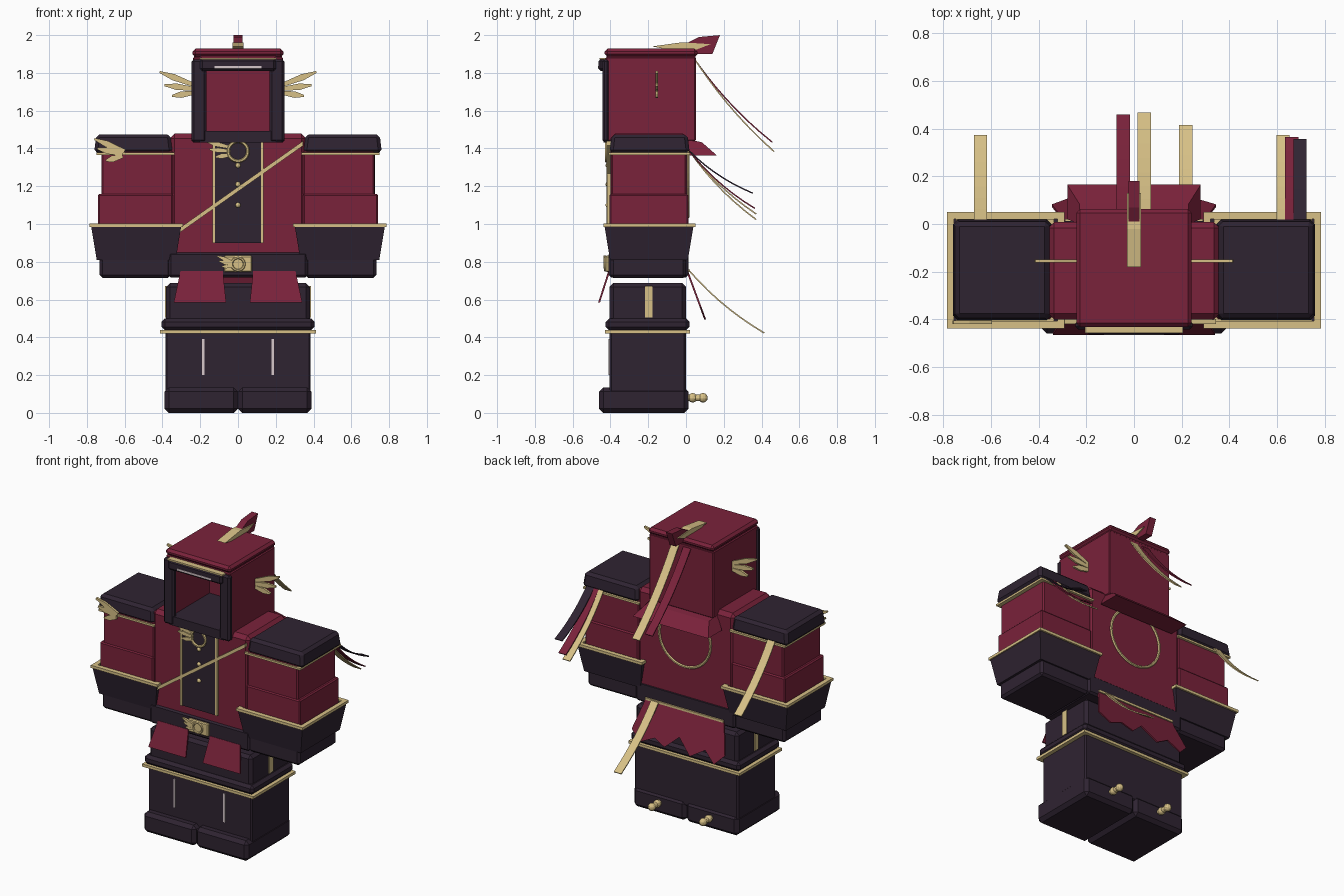
import bpy, bmesh, math
from mathutils import Vector

if "Cube" in bpy.data.objects:
    bpy.data.objects.remove(bpy.data.objects["Cube"])


def material(name, rgb):
    m = bpy.data.materials.new(name)
    m.diffuse_color = (*rgb, 1)
    m.use_nodes = True
    m.node_tree.nodes["Principled BSDF"].inputs["Base Color"].default_value = m.diffuse_color
    return m


MAROON = material("maroon", (0.195, 0.016, 0.043))
DARK = material("dark plum", (0.028, 0.017, 0.031))
GOLD = material("gold", (0.68, 0.53, 0.24))
PALE = material("pale pink", (0.68, 0.58, 0.60))


def finish(name, bm, mat):
    bmesh.ops.recalc_face_normals(bm, faces=bm.faces)
    me = bpy.data.meshes.new(name)
    bm.to_mesh(me)
    bm.free()
    me.materials.append(mat)
    ob = bpy.data.objects.new(name, me)
    bpy.context.collection.objects.link(ob)
    return ob


def box(name, x, y, z, mat, bevel=0.0, bottom_in=0.0, top_in=0.0):
    """Box from (min, max) ranges, optionally drawn in at the bottom or top."""
    bm = bmesh.new()
    bmesh.ops.create_cube(bm, size=1)
    for v in bm.verts:
        inset = bottom_in if v.co.z < 0 else top_in
        sx, sy = math.copysign(1, v.co.x), math.copysign(1, v.co.y)
        v.co = (sum(x) / 2 + sx * ((x[1] - x[0]) / 2 - inset),
                sum(y) / 2 + sy * ((y[1] - y[0]) / 2 - inset),
                z[0] if v.co.z < 0 else z[1])
    if bevel:
        bmesh.ops.bevel(bm, geom=bm.edges[:], offset=bevel, segments=1, affect='EDGES')
    return finish(name, bm, mat)


def pair(name, x, y, z, mat, **kw):
    """The same box on both sides of x = 0."""
    box("right_" + name, x, y, z, mat, **kw)
    box("left_" + name, (-x[1], -x[0]), y, z, mat, **kw)


def prism(name, points, offset, mat):
    """Flat 3D outline pushed along an offset vector."""
    bm = bmesh.new()
    f = bm.faces.new([bm.verts.new(p) for p in points])
    ext = bmesh.ops.extrude_face_region(bm, geom=[f])["geom"]
    bmesh.ops.translate(bm, vec=offset, verts=[g for g in ext if isinstance(g, bmesh.types.BMVert)])
    return finish(name, bm, mat)


def frame(name, x, y, z, w, mat):
    """Rectangular trim running round a part."""
    bm = bmesh.new()
    rows = []
    for d in (0, w):
        for h in z:
            rows.append([bm.verts.new(c) for c in ((x[0] + d, y[0] + d, h), (x[1] - d, y[0] + d, h),
                                                   (x[1] - d, y[1] - d, h), (x[0] + d, y[1] - d, h))])
    for a, b in ((0, 1), (1, 3), (3, 2), (2, 0)):
        for i in range(4):
            j = (i + 1) % 4
            bm.faces.new((rows[a][i], rows[a][j], rows[b][j], rows[b][i]))
    return finish(name, bm, mat)


def ring(name, centre, radius, thick, mat):
    bpy.ops.mesh.primitive_torus_add(major_radius=radius, minor_radius=thick, major_segments=32,
                                     minor_segments=6, location=centre, rotation=(math.pi / 2, 0, 0))
    bpy.context.object.name = name
    bpy.context.object.data.materials.append(mat)


def ball(name, centre, r):
    bpy.ops.mesh.primitive_uv_sphere_add(segments=12, ring_count=8, radius=r, location=centre)
    bpy.context.object.name = name
    bpy.context.object.data.materials.append(GOLD)


def wing(name, roots_tips, y, w, depth=0.014):
    """Three tapered feathers in a plane facing the front."""
    for i, (a, b) in enumerate(roots_tips):
        a, b = Vector((a[0], y, a[1])), Vector((b[0], y, b[1]))
        d = (b - a).normalized()
        n = Vector((-d.z, 0, d.x)) * w / 2
        m = a.lerp(b, 0.6)
        prism(f"{name}_feather_{i}", [a - n * .6, m - n, b - n * .3, b + n * .3, m + n, a + n * .6],
              (0, depth, 0), GOLD)


def ribbon(name, x, start, end, mat, w=0.055, sag=0.03):
    """Streamer blown backwards, given as (y, z) ends."""
    s, e = Vector(start), Vector(end)
    c = (s + e) / 2 - Vector((sag, sag))
    path = []
    for i in range(8):
        t = i / 7
        path.append(s * (1 - t) ** 2 + c * 2 * t * (1 - t) + e * t * t)
    outline = [(x - w / 2, p.x, p.y) for p in path]
    outline += [(x - w / 2, p.x + 0.004, p.y + 0.006) for p in reversed(path)]
    bm = bmesh.new()
    a = [bm.verts.new(p) for p in outline]
    b = [bm.verts.new((p[0] + w, p[1], p[2])) for p in outline]
    k = len(a)
    for i in range(k):
        j = (i + 1) % k
        bm.faces.new((a[i], a[j], b[j], b[i]))
    for i in range(7):
        for v in (a, b):
            bm.faces.new((v[i], v[i + 1], v[k - 2 - i], v[k - 1 - i]))
    finish(name, bm, mat)


# Boots, legs, waist
pair("boot", (0.001, 0.388), (-0.46, 0.012), (0, 0.135), DARK, bevel=0.022)
box("legs", (-0.385, 0.385), (-0.405, 0.0), (0.1, 0.45), DARK, bevel=0.01)
frame("leg_trim", (-0.412, 0.412), (-0.428, 0.022), (0.42, 0.438), 0.03, GOLD)
box("hip_band", (-0.405, 0.405), (-0.425, 0.018), (0.438, 0.5), DARK, bevel=0.018)
box("waist", (-0.38, 0.38), (-0.405, 0.0), (0.47, 0.687), DARK, bevel=0.02)
pair("hip_plate", (0.376, 0.386), (-0.218, -0.178), (0.505, 0.672), GOLD)
pair("leg_stripe", (0.178, 0.19), (-0.411, -0.4), (0.2, 0.39), PALE)
for s in (-1, 1):
    # Heel spurs
    bpy.ops.mesh.primitive_cylinder_add(vertices=12, radius=0.018, depth=0.09,
                                        location=(s * 0.19, 0.045, 0.08), rotation=(math.pi / 2, 0, 0))
    bpy.context.object.name = "spur_stem"
    bpy.context.object.data.materials.append(GOLD)
    ball("spur_knob", (s * 0.19, 0.09, 0.08), 0.025)
    ball("spur_collar", (s * 0.19, 0.035, 0.08), 0.025)

# Torso, belt, coat front
box("torso", (-0.36, 0.36), (-0.4, 0.008), (0.8, 1.478), MAROON, bevel=0.025)
box("belt", (-0.368, 0.368), (-0.41, 0.012), (0.718, 0.85), DARK, bevel=0.012)
box("coat_placket", (-0.125, 0.125), (-0.412, -0.38), (0.9, 1.45), DARK)
pair("placket_trim", (0.122, 0.136), (-0.418, -0.39), (0.9, 1.45), GOLD)
prism("chest_strap", [(-0.35, -0.42, 0.925), (-0.35, -0.42, 0.95), (0.345, -0.42, 1.44), (0.345, -0.42, 1.415)],
      (0, 0.022, 0), GOLD)
for h in (1.31, 1.21, 1.1):
    ball("coat_button", (0, -0.412, h), 0.014)
ring("chest_badge", (0, -0.42, 1.385), 0.052, 0.009, GOLD)
wing("chest_badge", [((-.04, 1.405), (-.165, 1.435)), ((-.04, 1.385), (-.15, 1.395)),
                     ((-.04, 1.365), (-.12, 1.355))], -0.424, 0.026)
box("buckle", (-0.075, 0.075), (-0.425, -0.4), (0.745, 0.832), GOLD, bevel=0.006)
ring("buckle_ring", (0, -0.427, 0.788), 0.033, 0.007, GOLD)
wing("buckle", [((-.03, .80), (-.11, .83)), ((-.03, .787), (-.1, .803)),
                ((-.03, .775), (-.085, .775))], -0.436, 0.02)
ring("back_ring", (0, 0.012, 1.23), 0.19, 0.009, GOLD)

# Coat tails: two front flaps and a ragged back skirt
for s in (-1, 1):
    prism("front_coat_flap", [(s * x, y, z) for x, y, z in
          ((.08, -.412, .75), (.305, -.412, .75), (.34, -.465, .585), (.063, -.465, .585))],
          (0, 0.01, 0), MAROON)
tail = [(-.29, .75), (.29, .75), (.345, .56), (.27, .5), (.17, .545), (.09, .51), (0, .59),
        (-.1, .5), (-.2, .56), (-.28, .495), (-.345, .56)]
prism("back_coat_tail", [(x, 0.012 + (0.75 - z) * 0.37, z) for x, z in tail], (0, -0.01, 0), MAROON)
box("back_tail_trim", (-0.29, 0.29), (0.005, 0.022), (0.745, 0.76), GOLD)

# Arms
pair("hand", (0.355, 0.732), (-0.4, 0.0), (0.715, 0.83), DARK, bevel=0.015)
pair("cuff", (0.3, 0.778), (-0.432, 0.04), (0.81, 0.992), DARK, bottom_in=0.03)
pair("lower_sleeve", (0.345, 0.742), (-0.405, 0.012), (0.9, 1.16), MAROON, bevel=0.008)
pair("upper_sleeve", (0.345, 0.722), (-0.398, 0.004), (1.15, 1.39), MAROON, bevel=0.008)
pair("shoulder_cap", (0.345, 0.762), (-0.405, 0.02), (1.375, 1.475), DARK, bevel=0.018, top_in=0.012)
for s in (-1, 1):
    def span(a, b): return (a, b) if s > 0 else (-b, -a)
    frame("cuff_trim", span(0.292, 0.785), (-0.438, 0.05), (0.985, 1.003), 0.03, GOLD)
    frame("shoulder_trim", span(0.335, 0.748), (-0.41, 0.02), (1.366, 1.379), 0.03, GOLD)
wing("shoulder_badge", [((-.6, 1.385), (-.76, 1.45)), ((-.61, 1.37), (-.745, 1.4)),
                        ((-.61, 1.36), (-.7, 1.335))], -0.42, 0.034)

# Hollow head with an open face
pair("head_side", (0.19, 0.238), (-0.425, 0.05), (1.44, 1.885), MAROON, bevel=0.006)
box("head_back", (-0.238, 0.238), (-0.03, 0.052), (1.44, 1.885), MAROON, bevel=0.006)
box("head_floor", (-0.2, 0.2), (-0.425, 0.0), (1.44, 1.49), DARK)
box("head_ceiling", (-0.2, 0.2), (-0.42, 0.0), (1.84, 1.89), MAROON)
box("head_lip", (-0.232, 0.232), (-0.415, 0.05), (1.865, 1.89), MAROON)
box("head_lid", (-0.242, 0.242), (-0.432, 0.062), (1.885, 1.928), MAROON, bevel=0.016)
pair("face_pillar", (0.168, 0.246), (-0.443, -0.405), (1.432, 1.872), DARK, bevel=0.012)
box("face_sill", (-0.2, 0.2), (-0.438, -0.4), (1.432, 1.492), DARK)
box("face_brow", (-0.2, 0.2), (-0.463, -0.4), (1.81, 1.875), DARK, bevel=0.012)
box("brow_trim", (-0.205, 0.205), (-0.458, -0.42), (1.87, 1.88), GOLD)
box("brow_light", (-0.125, 0.125), (-0.466, -0.45), (1.823, 1.837), PALE)

# Neck guard behind the head
prism_pts = [(0.0, 1.452), (0.085, 1.432), (0.165, 1.362), (0.02, 1.362)]
guard = prism("neck_guard", [(-0.28, y, z) for y, z in prism_pts], (0.56, 0, 0), MAROON)
for v in guard.data.vertices:
    if v.co.z > 1.4:
        v.co.x *= 0.82

# Crest, plume and side wings
prism("crest_strip", [(-0.03, y, z) for y, z in ((-.18, 1.94), (-.02, 1.962), (.13, 1.952), (.06, 1.925), (-.1, 1.925))],
      (0.06, 0, 0), GOLD)
prism("plume", [(-0.023, y, z) for y, z in ((0.0, 1.955), (.07, 1.99), (.18, 2.0), (.14, 1.9), (.05, 1.9))],
      (0.046, 0, 0), MAROON)
for s in (-1, 1):
    wing("head_wing", [((s * .23, 1.735), (s * .415, 1.805)), ((s * .23, 1.715), (s * .39, 1.735)),
                       ((s * .23, 1.695), (s * .35, 1.678))], -0.162, 0.034)

# Streamers
ribbon("head_gold_streamer", 0.043, (0.05, 1.86), (0.465, 1.38), GOLD)
ribbon("head_maroon_streamer", -0.045, (0.05, 1.86), (0.455, 1.43), MAROON)
ribbon("left_shoulder_streamer", -0.645, (0.015, 1.385), (0.37, 1.02), GOLD)
ribbon("right_gold_streamer", 0.626, (0.015, 1.385), (0.37, 1.05), GOLD)
ribbon("right_maroon_streamer", 0.662, (0.015, 1.385), (0.362, 1.08), MAROON)
ribbon("right_dark_streamer", 0.697, (0.015, 1.385), (0.352, 1.16), DARK)
ribbon("tail_streamer", 0.217, (0.015, 0.75), (0.412, 0.42), GOLD)
